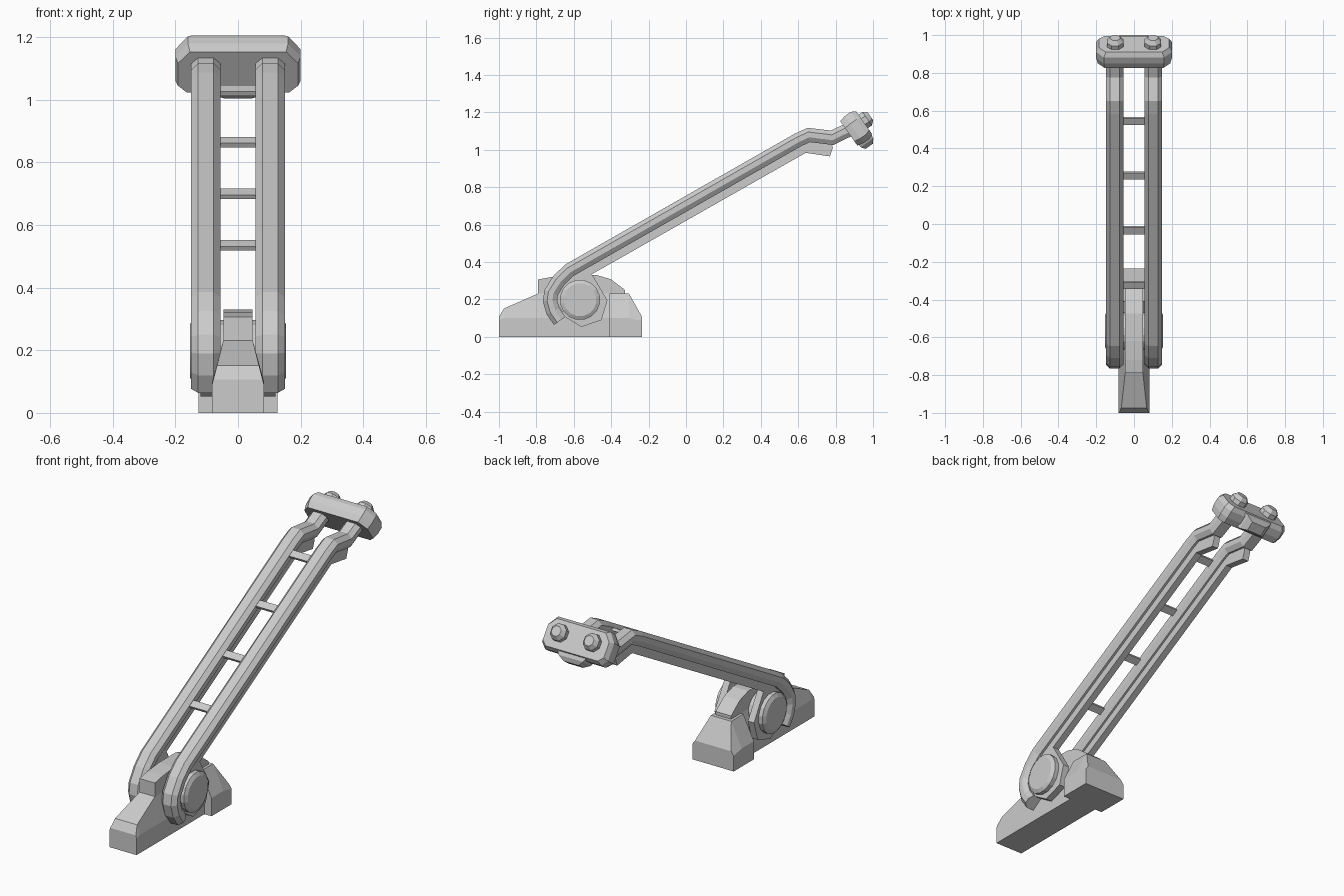
import bpy, bmesh, math
from mathutils import Vector

if "Cube" in bpy.data.objects:
    bpy.data.objects.remove(bpy.data.objects["Cube"])


def loft(name, rings, mirror=False):
    """Skin a list of equal-length closed rings and cap both ends."""
    bm = bmesh.new()
    vs = [[bm.verts.new(p) for p in r] for r in rings]
    n = len(rings[0])
    for a, b in zip(vs, vs[1:]):
        for i in range(n):
            j = (i + 1) % n
            bm.faces.new((a[i], a[j], b[j], b[i]))
    bm.faces.new(vs[0])
    bm.faces.new(vs[-1])
    bmesh.ops.recalc_face_normals(bm, faces=bm.faces)
    me = bpy.data.meshes.new(name)
    bm.to_mesh(me)
    bm.free()
    ob = bpy.data.objects.new(name, me)
    bpy.context.collection.objects.link(ob)
    if mirror:
        ob.modifiers.new("mirror", 'MIRROR').use_mirror_merge = False
    return ob


def plate(name, profile, x0, x1, mirror=False):
    """Extrude a y-z profile between two x values."""
    return loft(name, [[(x, y, z) for y, z in profile] for x in (x0, x1)], mirror)


def body_ring(y, w, zl, wt, zt):
    return [(-w, y, 0), (w, y, 0), (w, y, zl), (wt, y, zt), (-wt, y, zt), (-w, y, zl)]


# Base: tapered foot, raised fin and wide rear block
loft("base_foot", [body_ring(-1, .083, .09, .078, .107),
                   body_ring(-.973, .083, .1, .067, .152),
                   body_ring(-.79, .083, .1, .047, .232),
                   body_ring(-.40, .083, .1, .047, .232)])
plate("base_fin", [(-.79, .1), (-.79, .307), (-.72, .32), (-.62, .33), (-.475, .33),
                   (-.40, .307), (-.325, .25), (-.325, .1)], -.047, .047)
loft("base_rear_block", [body_ring(-.41, .126, .1, .062, .232),
                         body_ring(-.305, .126, .1, .062, .232),
                         body_ring(-.235, .126, .085, .11, .107)])

# Rails: chamfered section swept with mitred corners along the outer edge
path = [Vector(p) for p in [(.90, 1.165), (.855, 1.142), (.775, 1.103), (.65, 1.118), (.583, 1.087),
                            (-.60, .413), (-.647, .386), (-.71, .325), (-.757, .25),
                            (-.765, .19), (-.745, .12), (-.706, .064)]]
section = [(-.025, 0), (.025, 0), (.047, .022), (.047, .05), (.03, .075),
           (-.03, .075), (-.047, .05), (-.047, .022)]
rings = []
for i, p in enumerate(path):
    dirs = []
    if i:
        dirs.append((p - path[i - 1]).normalized())
    if i < len(path) - 1:
        dirs.append((path[i + 1] - p).normalized())
    normals = [Vector((-d.y, d.x)) for d in dirs]
    m = sum(normals, Vector((0, 0))).normalized()
    m /= m.dot(normals[0])
    rings.append([(.1025 + u, p.x + m.x * v, p.y + m.y * v) for u, v in section])
loft("rail", rings, True)

# Narrow web under each rail, ending in the angular hub plate
plate("rail_web_and_hub", [(.775, 1.05), (.785, 1.01), (.77, .965), (.64, .984), (-.503, .335),
                           (-.42, .195), (-.452, .09), (-.56, .053), (-.647, .107),
                           (-.70, .2), (-.66, .31), (-.60, .365), (.583, 1.035), (.65, 1.07)],
      .083, .12, True)

# Pivot pin with stepped, bevelled ends
def circle_yz(x, r, n=16):
    return [(x, -.567 + r * math.cos(math.tau * (k + .5) / n),
             .198 + r * math.sin(math.tau * (k + .5) / n)) for k in range(n)]


loft("pivot_pin", [circle_yz(x, r) for x, r in
                   [(.0, .1), (.12, .1), (.12, .108), (.142, .108), (.153, .088)]], True)

# Rungs between the rails
a = math.radians(30)
for k in range(4):
    c = Vector((-.322 + .289 * k, .535 + .165 * k))
    prof = []
    for s, t in [(-1, -1), (1, -1), (1, 1), (-1, 1)]:
        u, v = .02 * s, .008 * t
        prof.append((c.x + u * math.cos(a) - v * math.sin(a),
                     c.y + u * math.sin(a) + v * math.cos(a)))
    plate("rung_%d" % (k + 1), prof, -.065, .065)

# Head: tilted block, d runs down its face and n out of its back
t = math.radians(55)
C, S = math.cos(t), math.sin(t)


def tilt(x, d, n):
    return (x, .82 + d * C + n * S, 1.16 - d * S + n * C)


outline = [(-.16, 0), (.16, 0), (.2, .05), (.2, .145), (.17, .175),
           (-.17, .175), (-.2, .145), (-.2, .05)]
loft("head_block", [[tilt(x * (1 - e / .2), .0875 + (d - .0875) * (1 - e / .0875), n)
                     for x, d in outline]
                    for n, e in [(0, .008), (.035, 0), (.075, 0), (.1, .014)]])

# Lip under the head
loft("head_lip", [[tilt(-w, d, n0), tilt(w, d, n0), tilt(w, d, n1), tilt(-w, d, n1)]
                  for w, d, n0, n1 in [(.085, .165, .01, .095), (.075, .185, .01, .092),
                                       (.045, .207, .025, .075)]])

# Two bolts on the back of the head
loft("head_bolt", [[tilt(.1 + r * math.cos(math.tau * (k + .5) / 8),
                         .08 + r * math.sin(math.tau * (k + .5) / 8), n) for k in range(8)]
                   for n, r in [(.09, .047), (.125, .047), (.147, .028)]], True)
